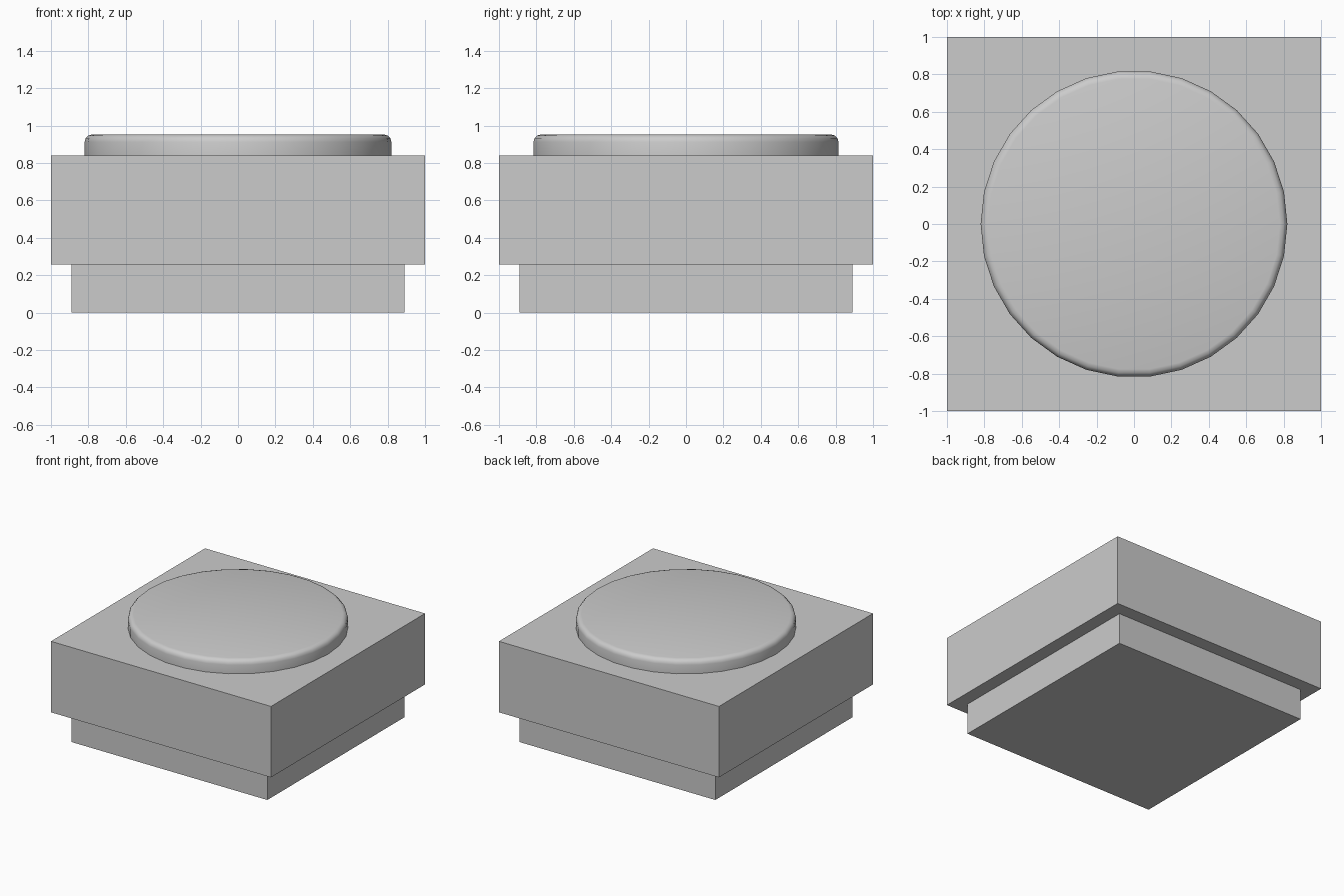
import bpy, math

if "Cube" in bpy.data.objects:
    bpy.data.objects.remove(bpy.data.objects["Cube"])


def box(name, half, z0, z1):
    bpy.ops.mesh.primitive_cube_add(size=1, location=(0, 0, (z0 + z1) / 2))
    ob = bpy.context.object
    ob.name = name
    ob.scale = (2 * half, 2 * half, z1 - z0)
    bpy.ops.object.transform_apply(location=False, rotation=False, scale=True)
    return ob


# Square foot and wider body block
box("base", 0.89, 0.0, 0.257)
box("body", 1.0, 0.257, 0.84)

# Round push cap: 30-sided, vertices on the x axis, rounded top rim
SIDES, RADIUS, Z0, Z1 = 30, 0.82, 0.84, 0.952
bpy.ops.mesh.primitive_cylinder_add(
    vertices=SIDES, radius=RADIUS, depth=Z1 - Z0, location=(0, 0, (Z0 + Z1) / 2),
    rotation=(0, 0, math.radians(90)))
cap = bpy.context.object
cap.name = "button_cap"
bpy.ops.object.transform_apply(location=False, rotation=True, scale=False)

# Bevel only the top rim
mesh = cap.data
weights = mesh.attributes.new("bevel_weight_edge", 'FLOAT', 'EDGE')
for e in mesh.edges:
    if all(mesh.vertices[v].co.z > 0 for v in e.vertices):
        weights.data[e.index].value = 1.0
bevel = cap.modifiers.new("rounded_rim", 'BEVEL')
bevel.limit_method = 'WEIGHT'
bevel.width = 0.04
bevel.segments = 3
bpy.ops.object.modifier_apply(modifier=bevel.name)
bpy.ops.object.shade_smooth_by_angle(angle=math.radians(40))
